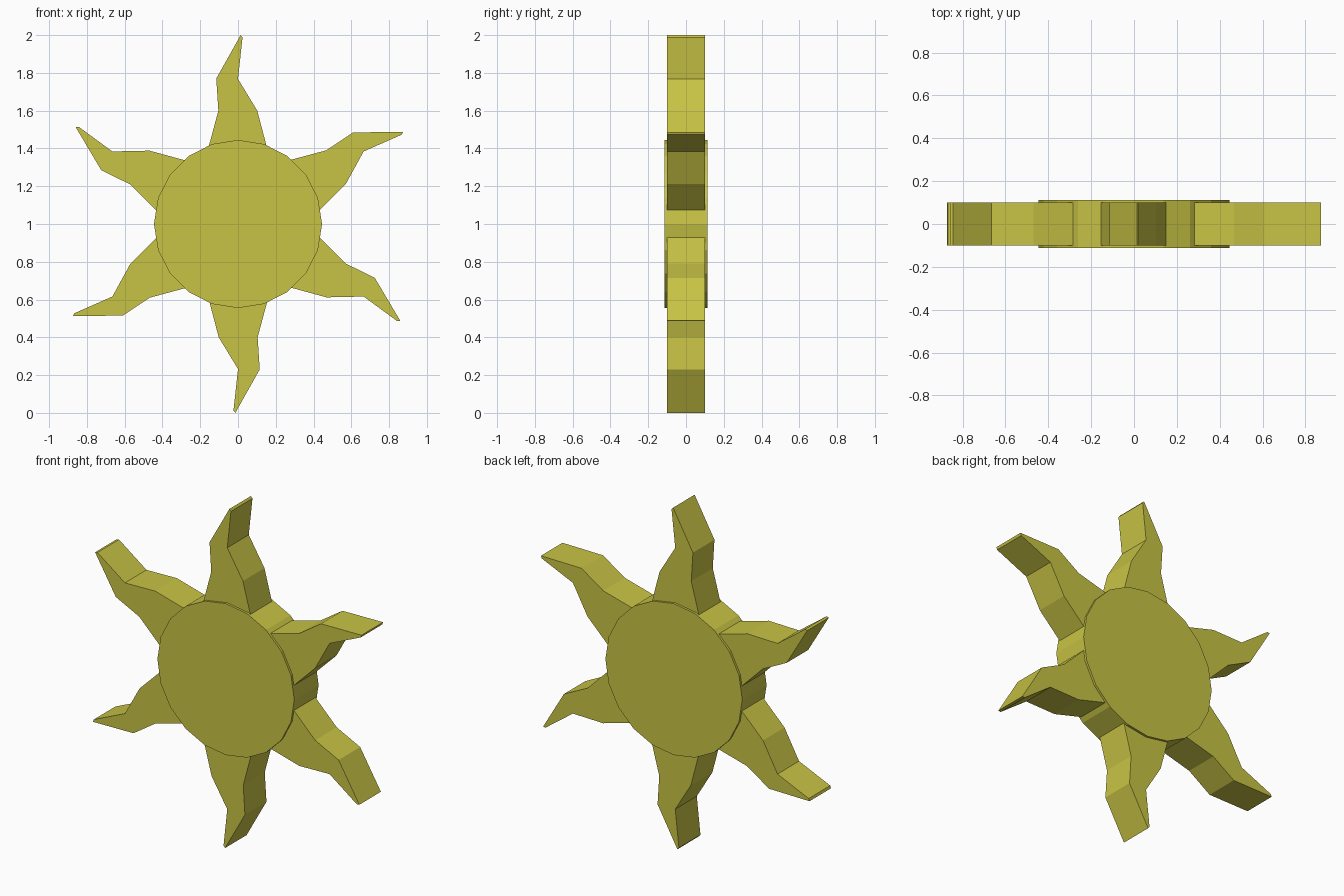
import bpy, math

if "Cube" in bpy.data.objects:
    bpy.data.objects.remove(bpy.data.objects["Cube"])

HUB_Z = 1.0
yellow = bpy.data.materials.new("yellow")
yellow.diffuse_color = (0.58, 0.55, 0.06, 1)
yellow.use_nodes = True
yellow.node_tree.nodes["Principled BSDF"].inputs["Base Color"].default_value = yellow.diffuse_color


def prism(name, profile, half_depth):
    """Extrude an (x, z) outline along y, symmetric about y = 0."""
    n = len(profile)
    verts = [(x, y, z) for y in (-half_depth, half_depth) for x, z in profile]
    faces = [tuple(range(n)), tuple(range(2 * n - 1, n - 1, -1))]
    faces += [(i, i + n, (i + 1) % n + n, (i + 1) % n) for i in range(n)]
    mesh = bpy.data.meshes.new(name)
    mesh.from_pydata(verts, [], faces)
    mesh.materials.append(yellow)
    obj = bpy.data.objects.new(name, mesh)
    obj.location.z = HUB_Z
    bpy.context.collection.objects.link(obj)
    return obj


# Central disc, 20 sides, slightly thicker than the rays
SIDES, RADIUS = 20, 0.445
disc = [(RADIUS * math.cos(math.tau * i / SIDES), RADIUS * math.sin(math.tau * i / SIDES))
        for i in range(SIDES)]
prism("disc", disc, 0.113)

# Six wavy rays, outline relative to the disc centre
ray = [(-0.155, 0.41), (0.152, 0.41), (0.102, 0.6), (0.0, 0.768),
       (0.024, 0.988), (0.014, 1.0), (-0.115, 0.77), (-0.104, 0.6)]
for i in range(6):
    prism(f"ray_{i + 1}", ray, 0.1).rotation_euler.y = math.radians(60 * i)
